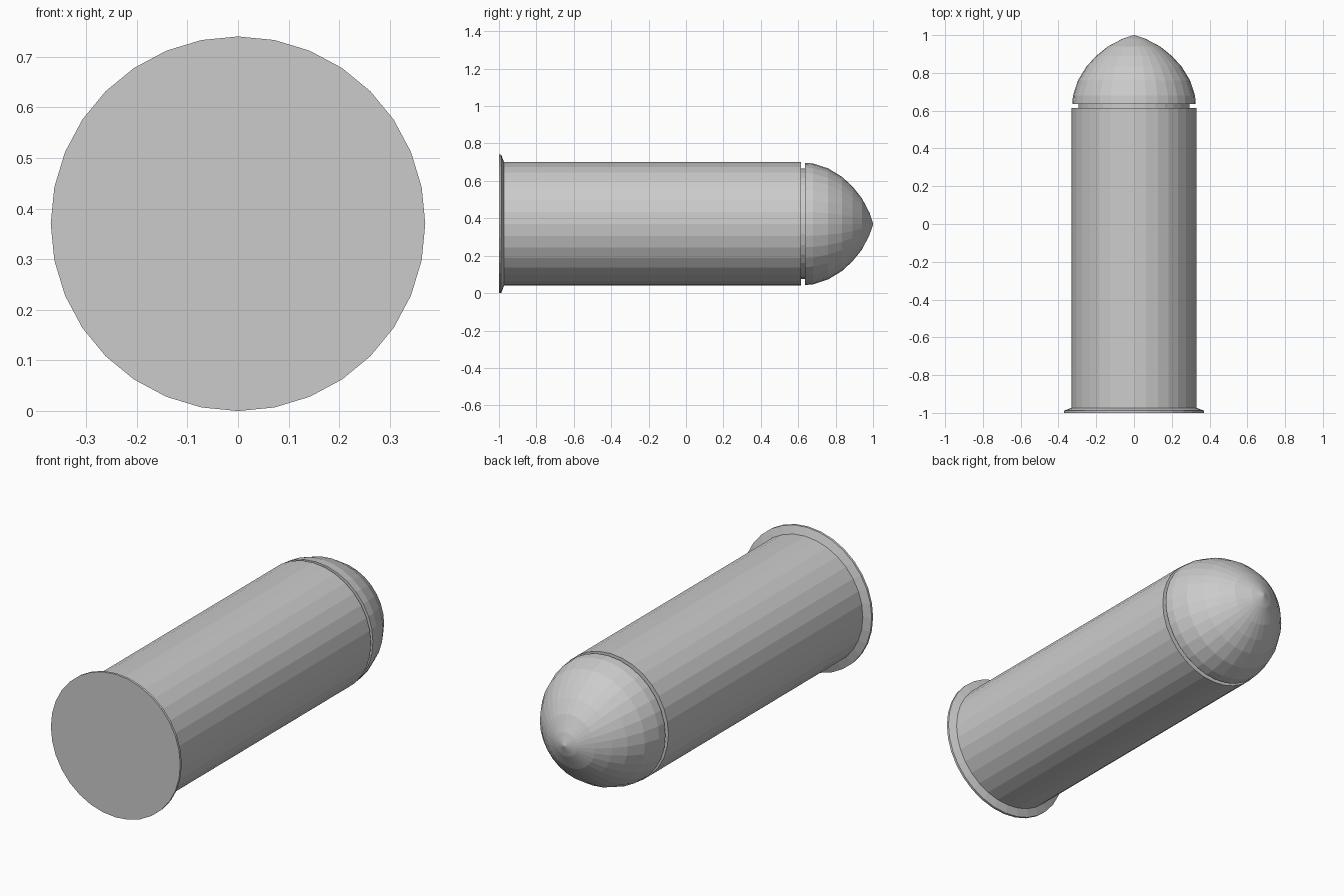
import bpy
from math import sin, cos, pi

if "Cube" in bpy.data.objects:
    bpy.data.objects.remove(bpy.data.objects["Cube"])

SIDES = 32
AXIS_Z = 0.37


def lathe(name, profile):
    """Revolve (y, radius) points around the lengthwise axis; capped at both ends."""
    verts, faces = [], []
    for y, r in profile:
        for i in range(SIDES):
            a = 2 * pi * i / SIDES
            verts.append((r * sin(a), y, AXIS_Z + r * cos(a)))
    for k in range(len(profile) - 1):
        for i in range(SIDES):
            j = (i + 1) % SIDES
            a, b = k * SIDES, (k + 1) * SIDES
            faces.append((a + i, b + i, b + j, a + j))
    last = (len(profile) - 1) * SIDES
    faces.append(tuple(range(SIDES)))
    faces.append(tuple(reversed(range(last, last + SIDES))))
    mesh = bpy.data.meshes.new(name)
    mesh.from_pydata(verts, [], faces)
    mesh.validate()
    mesh.update()
    obj = bpy.data.objects.new(name, mesh)
    bpy.context.collection.objects.link(obj)
    return obj


# Cylindrical case with flared base rim and recessed neck, one closed body with the nose
lathe("cartridge", [
    (-1.0, 0.37), (-0.988, 0.37), (-0.973, 0.33),      # rim
    (0.615, 0.33), (0.615, 0.295), (0.635, 0.295),     # case and groove
    (0.635, 0.327), (0.68, 0.323), (0.76, 0.297),      # nose
    (0.835, 0.251), (0.89, 0.2), (0.94, 0.138),
    (0.98, 0.062), (1.0, 0.004),
])
